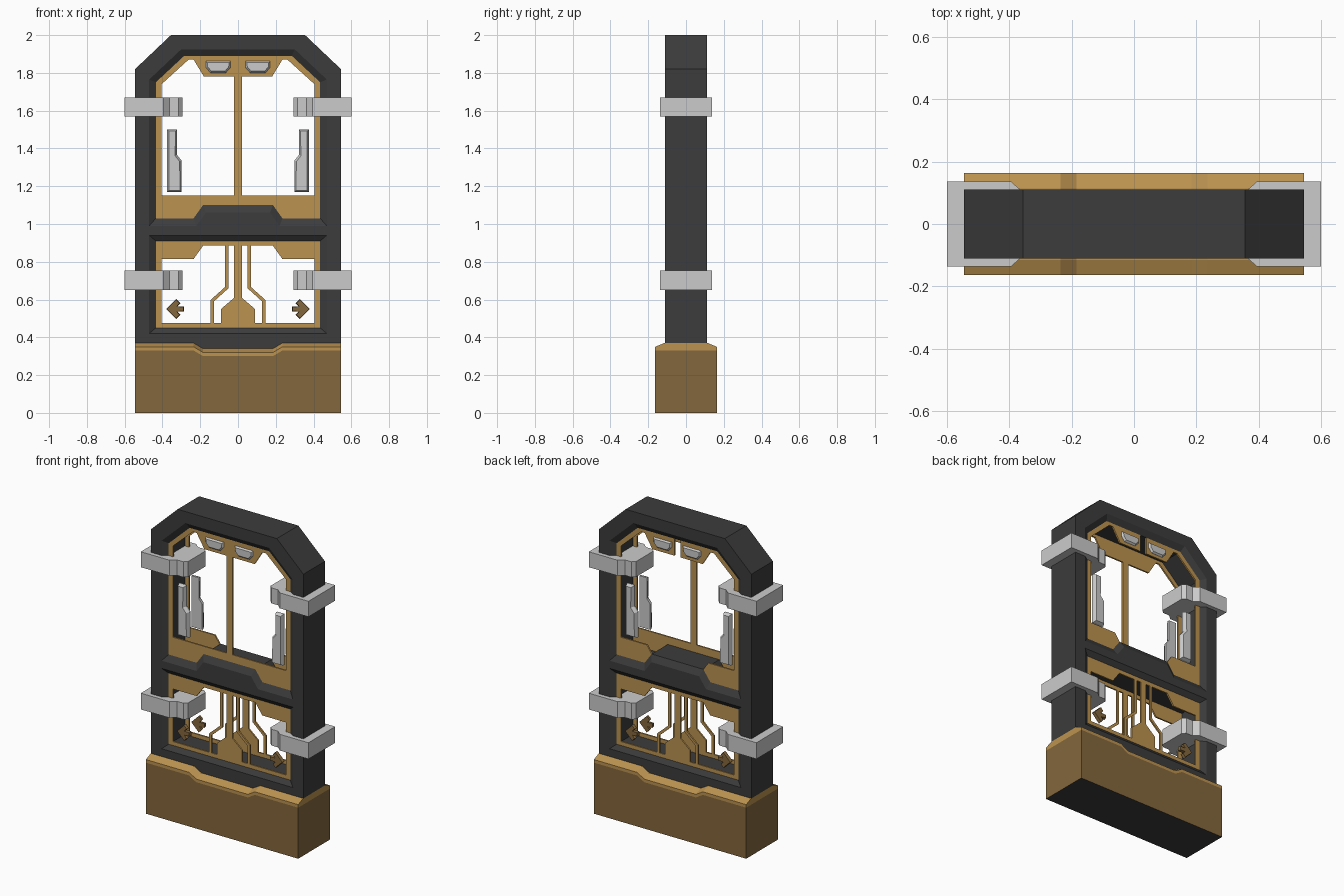
import bpy, bmesh

if "Cube" in bpy.data.objects:
    bpy.data.objects.remove(bpy.data.objects["Cube"])


def material(name, rgb):
    m = bpy.data.materials.new(name)
    m.diffuse_color = (*rgb, 1)
    m.use_nodes = True
    m.node_tree.nodes["Principled BSDF"].inputs["Base Color"].default_value = m.diffuse_color
    return m


DARK = material("dark_metal", (0.045, 0.045, 0.045))
GOLD = material("gold", (0.50, 0.29, 0.08))
BROWN = material("brown", (0.23, 0.135, 0.045))

PLACE = {'x': lambda p, h: (h, p[0], p[1]),
         'y': lambda p, h: (p[0], h, p[1]),
         'z': lambda p, h: (p[0], p[1], h)}


def finish(bm, name, mat):
    bmesh.ops.recalc_face_normals(bm, faces=bm.faces[:])
    me = bpy.data.meshes.new(name)
    bm.to_mesh(me)
    bm.free()
    ob = bpy.data.objects.new(name, me)
    bpy.context.collection.objects.link(ob)
    if mat:
        me.materials.append(mat)
    return ob


def solid(name, tracks, mat=None, axis='y'):
    """Loft each track of (profile, height) loops; cap both ends, later tracks are holes."""
    bm = bmesh.new()
    caps = ([], [])
    for track in tracks:
        rings = [[bm.verts.new(PLACE[axis](p, h)) for p in pts] for pts, h in track]
        n = len(rings[0])
        for a, b in zip(rings, rings[1:]):
            for i in range(n):
                j = (i + 1) % n
                bm.faces.new((a[i], a[j], b[j], b[i]))
        for cap, ring in zip(caps, (rings[0], rings[-1])):
            cap += [bm.edges.get((ring[i], ring[(i + 1) % n])) for i in range(n)]
    for cap in caps:
        bmesh.ops.triangle_fill(bm, edges=cap, use_beauty=True)
    bmesh.ops.dissolve_limit(bm, angle_limit=0.001, verts=bm.verts[:], edges=bm.edges[:])
    return finish(bm, name, mat)


def plate(name, loops, y0, y1, mat=None):
    return solid(name, [[(l, y0), (l, y1)] for l in loops], mat)


def raised(name, pts, y0, y1, inset, mat=None):
    """Prism from y0 to y1 whose outer face is inset to give a chamfer."""
    bm = bmesh.new()
    ym = y0 + (y1 - y0) * 0.4
    a, b = ([bm.verts.new((x, y, z)) for x, z in pts] for y in (y0, ym))
    n = len(pts)
    for i in range(n):
        bm.faces.new((a[i], a[(i + 1) % n], b[(i + 1) % n], b[i]))
    bm.faces.new(a)
    top = bm.faces.new(b)
    bmesh.ops.recalc_face_normals(bm, faces=bm.faces[:])
    bmesh.ops.inset_individual(bm, faces=[top], thickness=inset)
    for v in top.verts:
        v.co.y = y1
    return finish(bm, name, mat)


def flip(pts, s):
    return [(s * x, z) for x, z in pts]


def sym(half):
    """Close a right-hand half outline by mirroring it across x = 0."""
    return half + flip(half, -1)[::-1]


# Base block and its chamfered trim, with a shallow dip in the middle
STATIONS = [(-.545, 0), (-.235, 0), (-.185, -.03), (.185, -.03), (.235, 0), (.545, 0)]
base = solid("base", [[([(-.163, 0), (-.163, .33 + d), (.163, .33 + d), (.163, 0)], x)
                       for x, d in STATIONS]], BROWN, 'x')
base.data.materials.append(DARK)
for f in base.data.polygons:
    if f.normal.z < -.9 and f.center.z < .01:
        f.material_index = 1
solid("base_trim", [[([(-.163, .33 + d), (-.163, .35 + d), (-.115, .37 + d),
                       (.115, .37 + d), (.163, .35 + d), (.163, .33 + d)], x)
                     for x, d in STATIONS]], GOLD, 'x')

# Dark frame with two bevelled openings
outer = sym([(.185, .34), (.235, .37), (.545, .37), (.545, 1.82), (.355, 2)])
up_face = sym([(.17, 1.06), (.22, .99), (.47, .99), (.47, 1.765), (.30, 1.925)])
up_in = sym([(.185, 1.10), (.235, 1.03), (.435, 1.03), (.435, 1.75), (.285, 1.89)])
low_face = sym([(.47, .42), (.47, .94)])
low_in = sym([(.435, .45), (.435, .91)])
D, G = .11, .087
solid("frame", [[(outer, -D), (outer, D)]] + [
    [(f, -D), (i, -G), (i, G), (f, D)] for f, i in ((up_face, up_in), (low_face, low_in))], DARK)

# Upper gold panel: front with a centre bar, back left open in the middle
up_hole = [(.405, 1.15), (.405, 1.74), (.262, 1.87), (.235, 1.87), (.18, 1.78),
           (.022, 1.78), (.022, 1.15)]
plate("upper_panel_front", [up_in, up_hole, flip(up_hole, -1)], -G, -.077, GOLD)
back_half = [(.022, 1.89), (.285, 1.89), (.435, 1.75), (.435, 1.03), (.235, 1.03),
             (.185, 1.10), (.22, 1.15)] + up_hole[:6]

low_hole = [(.405, .475), (.405, .815), (.235, .815), (.185, .885), (.02, .885),
            (.02, .61), (.09, .55), (.09, .475)]
trace = [(.05, .887), (.068, .887), (.068, .667), (.146, .597), (.146, .473),
         (.128, .473), (.128, .59), (.05, .66)]
arrow = [(.38, .55), (.327, .603), (.305, .581), (.322, .564), (.287, .564),
         (.287, .536), (.322, .536), (.305, .519), (.327, .497)]
handle = [(.375, 1.17), (.375, 1.50), (.322, 1.50), (.322, 1.365), (.298, 1.335), (.298, 1.17)]
badge = [(.04, 1.862), (.17, 1.862), (.17, 1.828), (.145, 1.80), (.065, 1.80), (.04, 1.828)]

# Details repeated on front/back and left/right
for t, face in ((-1, "front"), (1, "back")):
    plate("lower_panel_" + face, [low_in, low_hole, flip(low_hole, -1)], t * G, t * .077, GOLD)
    for s, side in ((-1, "left"), (1, "right")):
        tag = f"_{face}_{side}"
        if t > 0:
            plate("upper_panel" + tag, [flip(back_half, s)], G, .077, GOLD)
        plate("trace" + tag, [flip(trace, s)], t * G, t * .077, GOLD)
        raised("arrow" + tag, flip(arrow, s), t * .065, t * .085, .004, BROWN)
        raised("handle" + tag, flip(handle, s), t * .06, t * .09, .012)
        raised("badge" + tag, flip(badge, s), t * .08, t * .098, .01)

# Grey clamps wrapped around the posts
clamp = [(.60, -.137), (.395, -.137), (.362, -.108), (.315, -.108), (.295, -.088)]
clamp += [(x, -y) for x, y in clamp[::-1]]
for z, h, level in ((1.57, .10, "upper"), (.65, .105, "lower")):
    for s, side in ((-1, "left"), (1, "right")):
        c = flip(clamp, s)
        solid(f"clamp_{level}_{side}", [[(c, z), (c, z + h)]], None, 'z')
